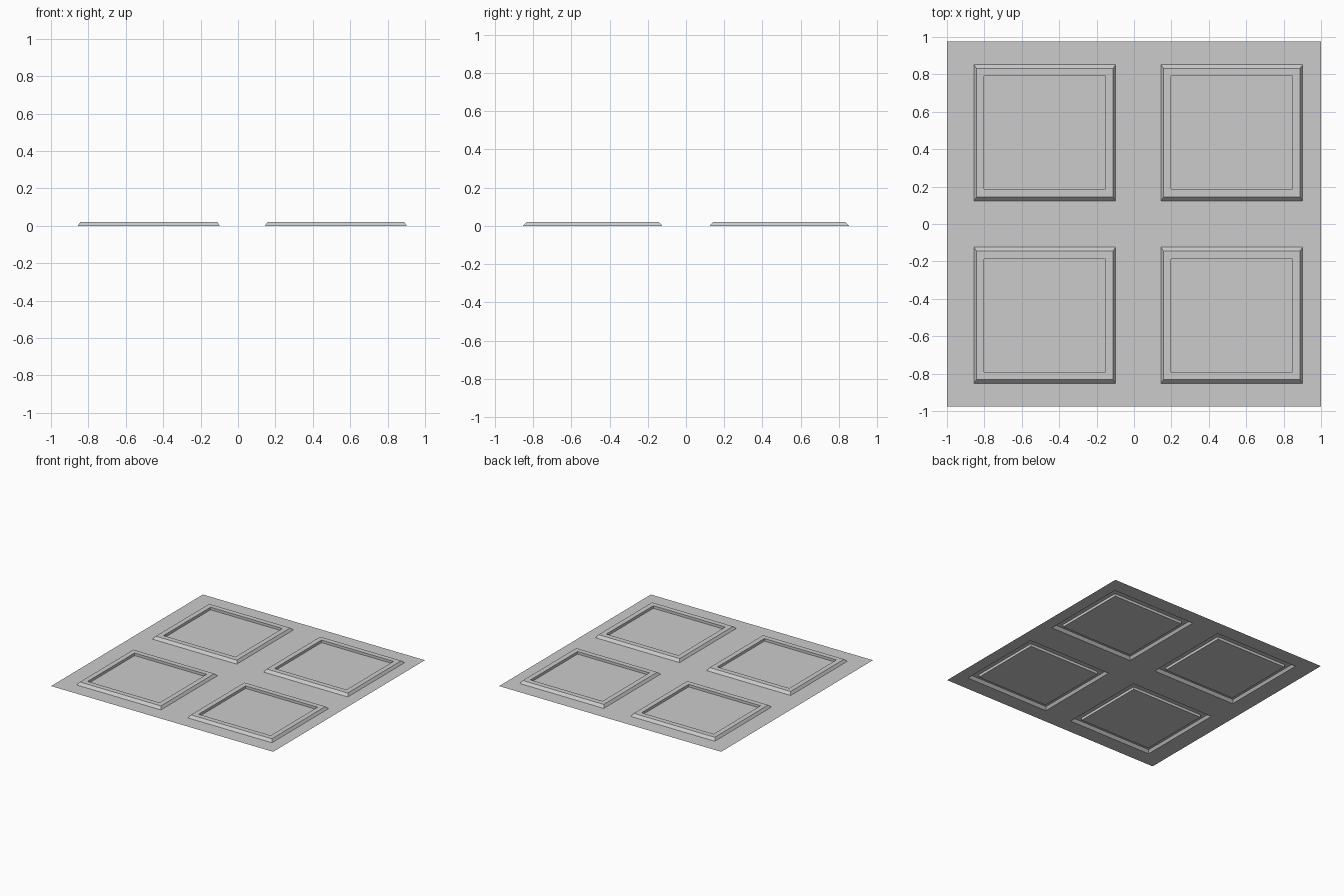
import bpy, bmesh

if "Cube" in bpy.data.objects:
    bpy.data.objects.remove(bpy.data.objects["Cube"])

HEIGHT = 0.021
# Outer edges of the sheet and of the four raised frames
xs = [-1.0, -0.856, -0.098, 0.144, 0.902, 1.0]
ys = [-0.976, -0.852, -0.124, 0.124, 0.852, 0.976]
# Frame profile: x inset, y inset, height (slope, flat rim, drop to floor)
profile = [(0, 0, 0), (0.014, 0.02, HEIGHT),
           (0.055, 0.062, HEIGHT), (0.055, 0.062, 0)]

bm = bmesh.new()


def ring(x0, x1, y0, y1, z):
    return [bm.verts.new(p) for p in
            ((x0, y0, z), (x1, y0, z), (x1, y1, z), (x0, y1, z))]


def raised_frame(x0, x1, y0, y1):
    rings = [ring(x0 + dx, x1 - dx, y0 + dy, y1 - dy, z)
             for dx, dy, z in profile]
    for a, b in zip(rings, rings[1:]):
        for i in range(4):
            j = (i + 1) % 4
            bm.faces.new((a[i], a[j], b[j], b[i]))
    bm.faces.new(rings[-1])  # recessed panel floor


# Flat sheet cells, with a framed panel in each of the four openings
for i in range(5):
    for j in range(5):
        box = (xs[i], xs[i + 1], ys[j], ys[j + 1])
        if i % 2 and j % 2:
            raised_frame(*box)
        else:
            bm.faces.new(ring(*box, 0))

bmesh.ops.remove_doubles(bm, verts=bm.verts, dist=0.0001)
# Merge the flat cells into one clean sheet
bmesh.ops.dissolve_limit(bm, angle_limit=0.01, verts=bm.verts, edges=bm.edges)

mesh = bpy.data.meshes.new("panelled_sheet")
bm.to_mesh(mesh)
bm.free()
bpy.context.collection.objects.link(bpy.data.objects.new("panelled_sheet", mesh))
